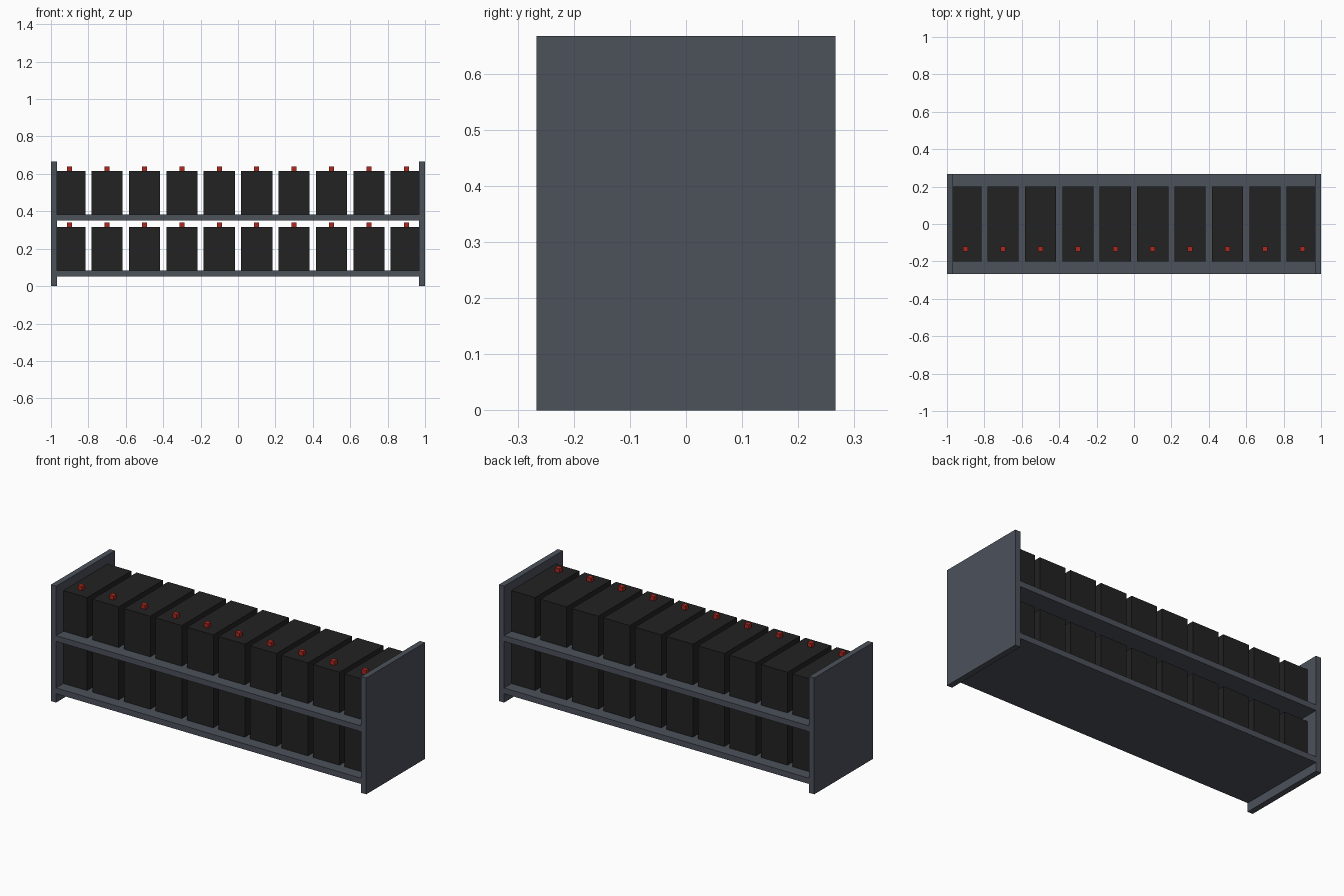
import bpy

cube = bpy.data.objects.get("Cube")
if cube:
    bpy.data.objects.remove(cube, do_unlink=True)


def make_material(name, rgb):
    mat = bpy.data.materials.new(name)
    mat.use_nodes = True
    color = (*rgb, 1.0)
    mat.diffuse_color = color
    mat.node_tree.nodes["Principled BSDF"].inputs["Base Color"].default_value = color
    return mat


def box(name, center, size, mat):
    bpy.ops.mesh.primitive_cube_add(size=1, location=center)
    obj = bpy.context.object
    obj.name = name
    obj.scale = size
    bpy.ops.object.transform_apply(location=False, rotation=False, scale=True)
    obj.data.materials.append(mat)
    return obj


steel = make_material("slate grey steel", (0.072, 0.082, 0.102))
black = make_material("black casing", (0.016, 0.016, 0.016))
red = make_material("red terminal", (0.42, 0.022, 0.014))

WIDTH, DEPTH, HEIGHT, BOARD = 2.0, 0.533, 0.667, 0.033
UNITS, PITCH = 10, 0.2
UNIT_SIZE = (0.167, 0.4, 0.233)
TERMINAL = 0.027

# End panels
for side, sign in (("left", 1), ("right", -1)):
    box(f"{side}_end_panel", (sign * (WIDTH - BOARD) / 2, 0, HEIGHT / 2),
        (BOARD, DEPTH, HEIGHT), steel)

# Shelves, each carrying a row of battery cases with a red terminal on top
for level, z in (("lower", 0.067), ("upper", 0.367)):
    box(f"{level}_shelf", (0, 0, z), (WIDTH - 2 * BOARD, DEPTH, BOARD), steel)
    base = z + BOARD / 2
    top = base + UNIT_SIZE[2]
    for i in range(UNITS):
        x = (i - (UNITS - 1) / 2) * PITCH
        box(f"{level}_battery_{i + 1}", (x, 0, base + UNIT_SIZE[2] / 2), UNIT_SIZE, black)
        box(f"{level}_terminal_{i + 1}", (x, -0.133, top + 0.01), (TERMINAL,) * 3, red)
